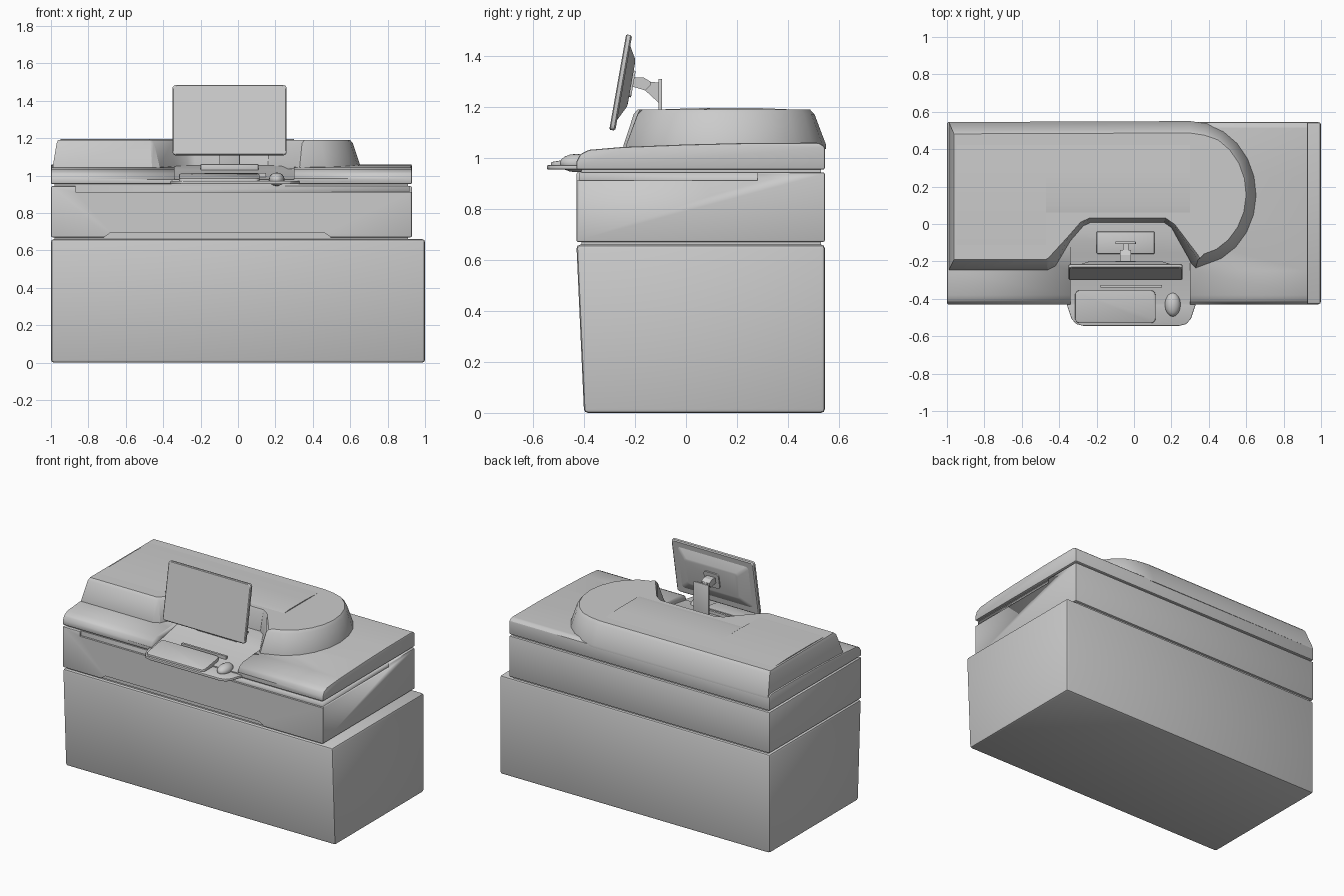
import bpy, bmesh, math
from mathutils import Matrix, Vector

cube = bpy.data.objects.get("Cube")
if cube:
    bpy.data.objects.remove(cube, do_unlink=True)

COLOUR = (0.6, 0.6, 0.6, 1)
grey = bpy.data.materials.new("light_grey")
grey.use_nodes = True
grey.diffuse_color = COLOUR
grey.node_tree.nodes["Principled BSDF"].inputs["Base Color"].default_value = COLOUR


def loft(name, rings, bevel=0.0, segments=2, smooth=True):
    """Skin matching closed rings of points and cap both ends."""
    bm = bmesh.new()
    loops = [[bm.verts.new(p) for p in ring] for ring in rings]
    n = len(loops[0])
    for low, high in zip(loops, loops[1:]):
        for i in range(n):
            j = (i + 1) % n
            bm.faces.new((low[i], low[j], high[j], high[i]))
    bm.faces.new(loops[0][::-1])
    bm.faces.new(loops[-1])
    bmesh.ops.recalc_face_normals(bm, faces=bm.faces)
    mesh = bpy.data.meshes.new(name)
    bm.to_mesh(mesh)
    bm.free()
    mesh.materials.append(grey)
    ob = bpy.data.objects.new(name, mesh)
    bpy.context.collection.objects.link(ob)
    bpy.context.view_layer.objects.active = ob
    bpy.ops.object.select_all(action='DESELECT')
    ob.select_set(True)
    if bevel:
        mod = ob.modifiers.new("bevel", 'BEVEL')
        mod.width, mod.segments, mod.limit_method = bevel, segments, 'ANGLE'
        bpy.ops.object.modifier_apply(modifier="bevel")
    if smooth:
        bpy.ops.object.shade_smooth_by_angle(angle=math.radians(25))
    return ob


def rect(x0, x1, y0, y1, z):
    return [(x0, y0, z), (x1, y0, z), (x1, y1, z), (x0, y1, z)]


def box(name, x, y, z, bevel=0.0):
    return loft(name, [rect(*x, *y, z[0]), rect(*x, *y, z[1])], bevel)


def side_profile(name, yz, x0, x1, bevel=0.0):
    return loft(name, [[(x, y, z) for y, z in yz] for x in (x0, x1)], bevel)


def cut(target, cutter):
    mod = target.modifiers.new("cut", 'BOOLEAN')
    mod.operation, mod.object, mod.solver = 'DIFFERENCE', cutter, 'EXACT'
    bpy.context.view_layer.objects.active = target
    bpy.ops.object.modifier_apply(modifier="cut")
    bpy.data.objects.remove(cutter, do_unlink=True)


def rounded(x0, x1, y0, y1, r, steps=4):
    """Rounded rectangle outline in two dimensions."""
    pts = []
    corners = ((x1 - r, y1 - r), (x0 + r, y1 - r), (x0 + r, y0 + r), (x1 - r, y0 + r))
    for q, (cx, cy) in enumerate(corners):
        for i in range(steps + 1):
            a = (q + i / steps) * math.pi / 2
            pts.append((cx + r * math.cos(a), cy + r * math.sin(a)))
    return pts


# Lower cabinet, with a slightly leaning front
loft("base_cabinet", [rect(-1, 1, -0.40, 0.545, 0), rect(-1, 1, -0.43, 0.545, 0.66)], 0.015)

# Inner core that closes the shadow gaps
box("inner_core", (-0.98, 0.91), (-0.41, 0.53), (0.6, 0.98))

# Middle body with grip recesses at the front and side
body = box("middle_body", (-1, 0.93), (-0.43, 0.545), (0.67, 0.944), 0.008)
cut(body, box("front_cutter", (-0.87, 1), (-0.5, -0.417), (0.912, 0.97)))
cut(body, box("side_cutter", (0.917, 1), (-0.5, 0.28), (0.912, 0.97)))
grip = [(-0.73, 0.66), (0.51, 0.66), (0.46, 0.696), (-0.68, 0.696)]
cut(body, loft("grip_cutter", [[(x, y, z) for x, z in grip] for y in (-0.5, -0.417)]))

# Lid with a rounded front edge and a sloping bay for the controls
lid = side_profile("lid", [(-0.43, 0.954), (-0.43, 0.985), (-0.415, 1.015), (-0.38, 1.032),
                           (-0.25, 1.043), (0, 1.053), (0.25, 1.059), (0.52, 1.06),
                           (0.545, 1.045), (0.545, 0.954)], -1, 0.93, 0.008)
bay = [(-0.5, 0.972), (-0.42, 0.98), (-0.3, 1.0), (-0.16, 1.03), (-0.05, 1.06), (-0.05, 1.2), (-0.5, 1.2)]
cut(lid, side_profile("bay_cutter", bay, -0.34, 0.30))

# Raised cover: half-round end, with a bay cut into its front
front = [(-0.99, -0.245), (-0.46, -0.245), (-0.42, -0.225), (-0.34, -0.09), (-0.27, -0.01),
         (-0.23, 0.008), (0.16, 0.008), (0.20, -0.02), (0.31, -0.215), (0.33, -0.235)]
arc = [(0.30 + 0.355 * math.cos(a), 0.16 + 0.39 * math.sin(a))
       for a in (math.radians(-62 + 15.2 * i) for i in range(11))]
outline = front + arc + [(-0.99, 0.545)]


def inset(points, d):
    """Offset a counter-clockwise outline inwards."""
    result = []
    for i, p in enumerate(points):
        a, b, c = Vector(points[i - 1]), Vector(p), Vector(points[(i + 1) % len(points)])
        n1, n2 = [Vector((-e.y, e.x)).normalized() for e in (b - a, c - b)]
        result.append(b + (n1 + n2) * d / (1 + n1.dot(n2)))
    return result


rings = []
for d, z in ((0, 1.035), (0, 1.05), (0.04, 1.172), (0.055, 1.19)):
    ring = []
    for (x, y), p in zip(outline, inset(outline, d)):
        in_bay = -0.35 < x < 0.21 and y < 0.05
        if in_bay:
            p = Vector((x, y)).lerp(p, 0.45)
        if x < -0.9:
            p.x = x + d * 0.5
        if y > 0.53:
            p.y += 0.15 * -d
        ring.append((p.x, p.y, z))
    rings.append(ring)
loft("raised_cover", rings)

# Gentle crown on the cover
crown = [(-0.17, 1.188), (0.03, 1.195), (0.28, 1.196), (0.47, 1.188)]
side_profile("cover_crown_left", crown, -0.95, -0.47)
side_profile("cover_crown", [(0.05, 1.188), (0.1, 1.196), (0.28, 1.196), (0.47, 1.188)], -0.47, 0.3)

# Control tray, keypad and pointing device
tray = [(-0.37, -0.40), (-0.335, -0.505), (-0.31, -0.535), (-0.27, -0.545), (0.24, -0.545),
        (0.28, -0.535), (0.305, -0.505), (0.34, -0.40), (0.29, -0.39), (0.28, -0.30),
        (-0.32, -0.30), (-0.33, -0.39)]
loft("control_tray", [[(x, y, z) for x, y in tray] for z in (0.955, 0.972)], 0.004)
pad = rounded(-0.315, 0.115, -0.53, -0.355, 0.025)
loft("keypad", [[(x, y, 0.965) for x, y in pad],
                [(x, y, 0.984 + (y + 0.53) * 0.16) for x, y in pad]], 0.004)
box("tray_hinge", (-0.18, 0.15), (-0.34, -0.325), (0.98, 1.015))
bpy.ops.mesh.primitive_uv_sphere_add(segments=16, ring_count=8, location=(0.207, -0.43, 0.98))
mouse = bpy.context.object
mouse.name = "pointing_device"
mouse.scale = (0.042, 0.065, 0.036)
mouse.data.materials.append(grey)
bpy.ops.object.shade_smooth()

# Monitor: flat panel with a stepped back, tilted backwards
TILT = Matrix.Translation((-0.045, -0.268, 1.298)) @ Matrix.Rotation(math.radians(-10), 4, 'X')


def panel(name, rings):
    ob = loft(name, [[(x, y, z) for x, z in rounded(-w, w, lo, hi, 0.018)] for w, lo, hi, y in rings])
    ob.matrix_world = TILT


panel("monitor_panel", [(0.3, -0.185, 0.185, 0), (0.305, -0.19, 0.19, 0.004),
                        (0.305, -0.19, 0.19, 0.018), (0.298, -0.183, 0.183, 0.024)])
panel("monitor_back", [(0.27, -0.155, 0.155, 0.02), (0.2, -0.09, 0.1, 0.052), (0.19, -0.08, 0.09, 0.054)])
panel("monitor_mount_plate", [(0.055, -0.05, 0.055, 0.05), (0.055, -0.05, 0.055, 0.062)])

# Stand: flat post, hinge block and arm
box("stand_post", (-0.1, 0.01), (-0.108, -0.094), (1.03, 1.31), 0.003)
box("stand_foot", (-0.2, 0.11), (-0.16, -0.04), (1.02, 1.062), 0.006)
side_profile("stand_arm", [(-0.21, 1.28), (-0.16, 1.265), (-0.14, 1.285), (-0.14, 1.30), (-0.165, 1.315), (-0.21, 1.315)],
             -0.075, -0.015)
side_profile("stand_hinge", [(-0.16, 1.265), (-0.10, 1.21), (-0.10, 1.295), (-0.15, 1.30)],
             -0.06, -0.03)
